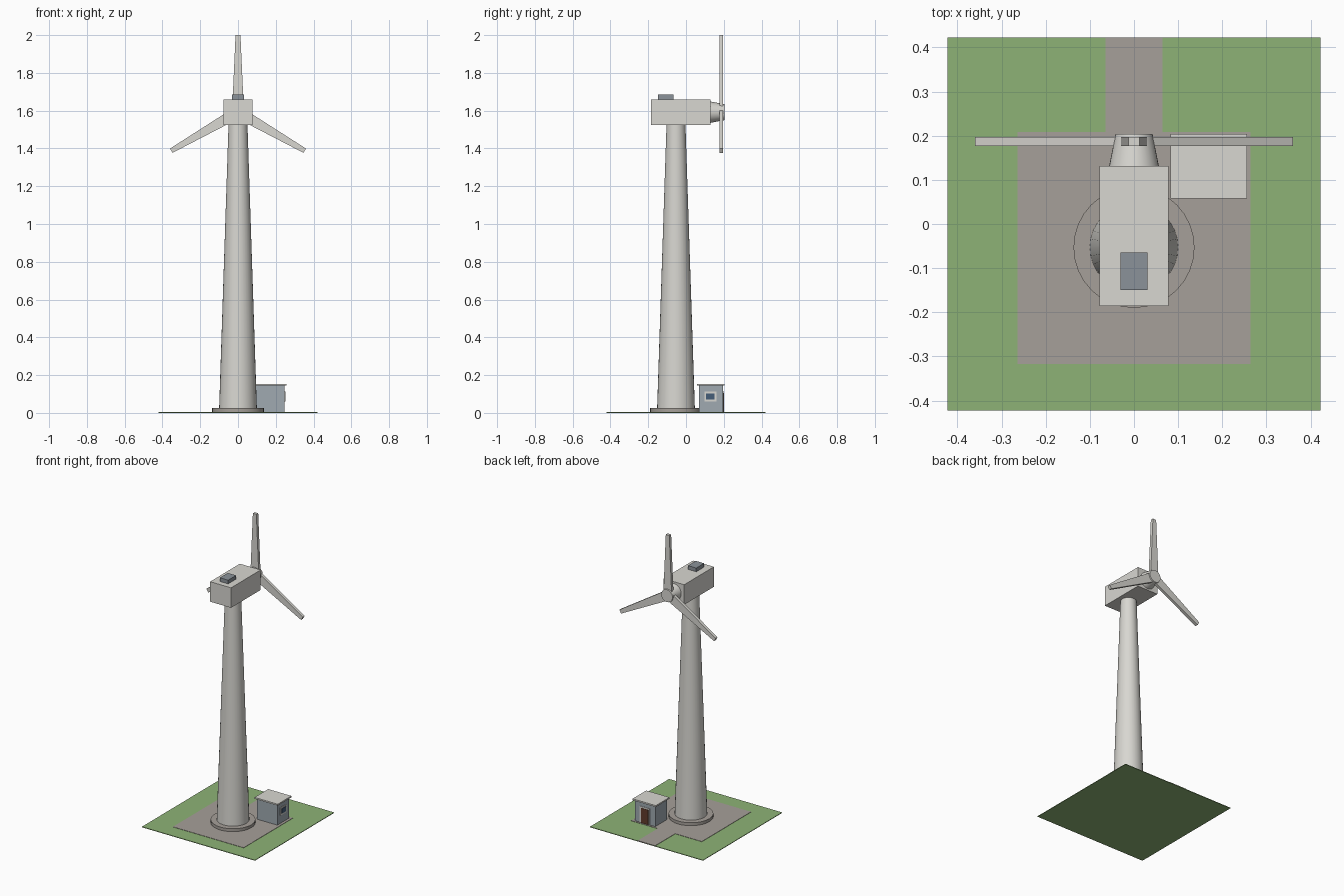
import bpy, bmesh, math
from mathutils import Matrix

if "Cube" in bpy.data.objects:
    bpy.data.objects.remove(bpy.data.objects["Cube"])


def mat(name, r, g, b):
    m = bpy.data.materials.new(name)
    m.diffuse_color = (r, g, b, 1)
    m.use_nodes = True
    m.node_tree.nodes["Principled BSDF"].inputs["Base Color"].default_value = m.diffuse_color
    return m


GRASS = mat("grass", .27, .45, .18)
GRAVEL = mat("gravel", .38, .35, .32)
WHITE = mat("off_white", .69, .68, .64)
STEEL = mat("blue_grey", .35, .40, .44)
VENT = mat("vent_grey", .26, .29, .32)
BROWN = mat("door_brown", .12, .045, .025)
GLASS = mat("window_blue", .06, .11, .19)


def finish(name, bm, material):
    bmesh.ops.recalc_face_normals(bm, faces=bm.faces)
    me = bpy.data.meshes.new(name)
    bm.to_mesh(me)
    bm.free()
    me.materials.append(material)
    ob = bpy.data.objects.new(name, me)
    bpy.context.collection.objects.link(ob)
    return ob


def box(name, x, y, z, material):
    """Box from (min, max) ranges."""
    bm = bmesh.new()
    bmesh.ops.create_cube(bm, size=1)
    for v in bm.verts:
        v.co = [r[0] if c < 0 else r[1] for c, r in zip(v.co, (x, y, z))]
    return finish(name, bm, material)


def cone(name, r1, r2, depth, matrix, material):
    """Smooth-sided cone standing on its base."""
    bm = bmesh.new()
    bmesh.ops.create_cone(bm, cap_ends=True, segments=32, radius1=r1, radius2=r2, depth=depth,
                          matrix=matrix @ Matrix.Translation((0, 0, depth / 2)))
    ob = finish(name, bm, material)
    bpy.ops.object.select_all(action='DESELECT')
    ob.select_set(True)
    bpy.context.view_layer.objects.active = ob
    bpy.ops.object.shade_smooth_by_angle(angle=math.radians(35))
    return ob


# Ground
box("grass_plot", (-.422, .422), (-.422, .422), (0, .004), GRASS)
box("gravel_pad", (-.264, .264), (-.317, .208), (.001, .006), GRAVEL)
box("access_path", (-.065, .065), (.208, .422), (.001, .006), GRAVEL)

# Tower
TY = -.053
cone("foundation", .137, .137, .023, Matrix.Translation((0, TY, .003)), GRAVEL)
cone("tower", .1, .05, 1.51, Matrix.Translation((0, TY, .02)), WHITE)

# Nacelle and hub
HZ = 1.592
box("nacelle", (-.078, .078), (-.186, .131), (1.525, 1.66), WHITE)
box("roof_vent", (-.031, .031), (-.149, -.065), (1.655, 1.685), VENT)
cone("hub", .057, .042, .077, Matrix.Translation((0, .127, HZ)) @ Matrix.Rotation(-math.pi / 2, 4, 'X'), WHITE)

# Three tapered blades
for i in range(3):
    bm = bmesh.new()
    bmesh.ops.create_cube(bm, size=1)
    for v in bm.verts:
        tip = v.co.z > 0
        v.co = (math.copysign(.013 if tip else .03, v.co.x),
                .197 if v.co.y > 0 else .177, .408 if tip else .03)
    bm.transform(Matrix.Translation((0, 0, HZ)) @ Matrix.Rotation(i * math.tau / 3, 4, 'Y'))
    finish(f"blade_{i + 1}", bm, WHITE)

# Service hut
box("hut_walls", (.093, .246), (.068, .195), (.003, .146), STEEL)
box("hut_roof", (.083, .256), (.058, .204), (.144, .154), WHITE)
box("window_frame", (.24, .2505), (.098, .161), (.061, .112), WHITE)
box("window_glass", (.245, .2525), (.107, .152), (.07, .103), GLASS)
box("door_frame", (.133, .207), (.19, .198), (.004, .116), WHITE)
box("door", (.143, .197), (.192, .2), (.004, .106), BROWN)
